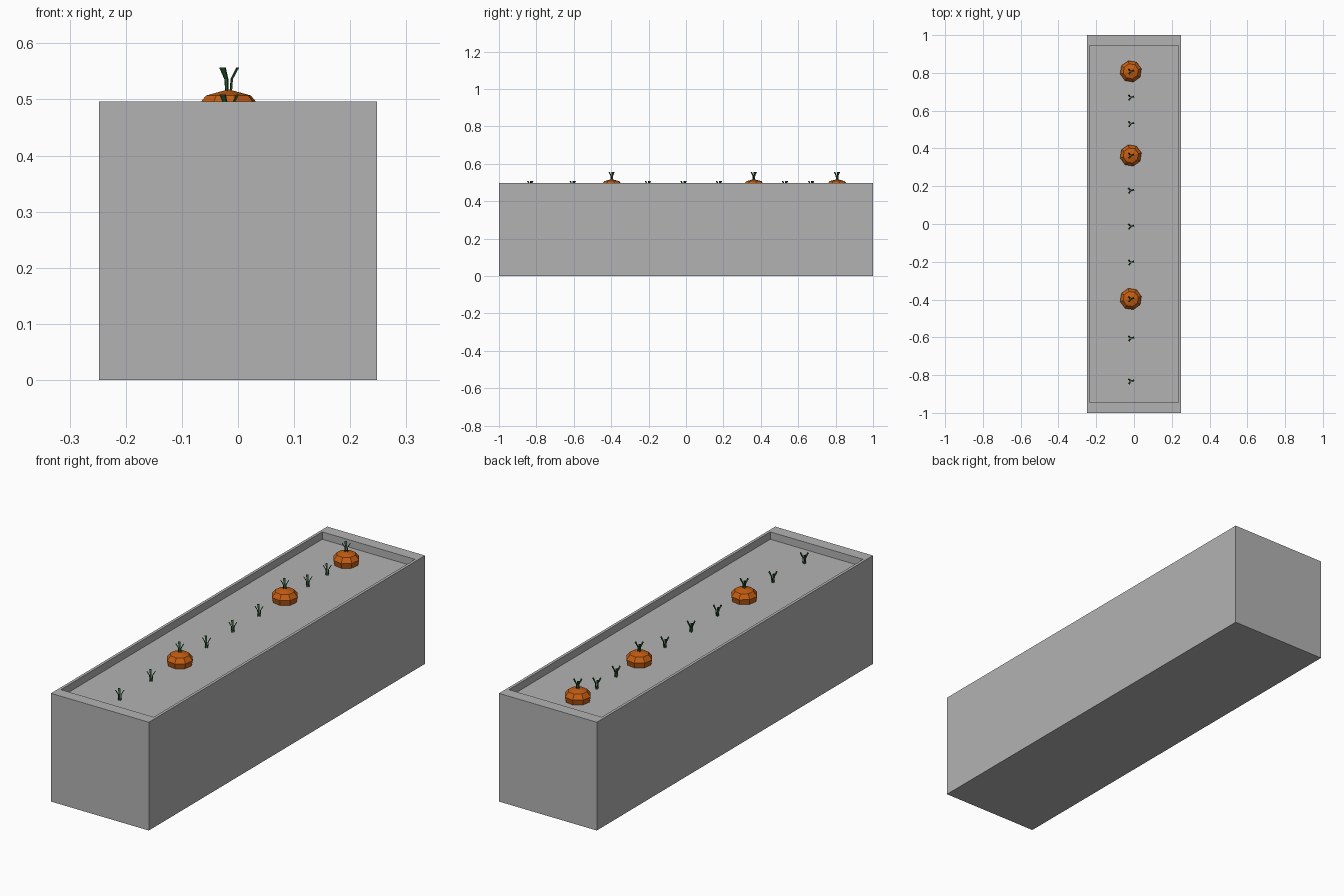
import bpy, bmesh, math

default = bpy.data.objects.get("Cube")
if default:
    bpy.data.objects.remove(default, do_unlink=True)

ROW_X, SOIL, RIM = -0.017, 0.462, 0.496


def material(name, rgb):
    m = bpy.data.materials.new(name)
    m.use_nodes = True
    m.diffuse_color = (*rgb, 1)
    m.node_tree.nodes["Principled BSDF"].inputs["Base Color"].default_value = (*rgb, 1)
    return m


def finish(bm, name, mat, location=(0, 0, 0)):
    bmesh.ops.recalc_face_normals(bm, faces=bm.faces)
    mesh = bpy.data.meshes.new(name)
    bm.to_mesh(mesh)
    bm.free()
    mesh.materials.append(mat)
    obj = bpy.data.objects.new(name, mesh)
    obj.location = location
    bpy.context.collection.objects.link(obj)
    return obj


stone = material("stone grey", (0.45, 0.45, 0.45))
orange = material("vegetable orange", (0.55, 0.11, 0.006))
green = material("leaf green", (0.02, 0.1, 0.03))


# Planter box: a block with its top face inset and sunk
def planter_box():
    bm = bmesh.new()
    bmesh.ops.create_cube(bm, size=1)
    for v in bm.verts:
        v.co.x *= 0.496
        v.co.y *= 2
        v.co.z = RIM if v.co.z > 0 else 0
    top = max(bm.faces, key=lambda f: f.calc_center_median().z)
    bmesh.ops.inset_individual(bm, faces=[top], thickness=0.01)
    for v in top.verts:
        v.co.x = math.copysign(0.235, v.co.x)
        v.co.y = math.copysign(0.946, v.co.y)
    floor = bmesh.ops.extrude_discrete_faces(bm, faces=[top])["faces"][0]
    for v in floor.verts:
        v.co.z = SOIL
    finish(bm, "planter_box", stone)


# Vegetable crown: stacked eight-sided rings closed by a point
def crown(y):
    bm = bmesh.new()
    rings = []
    for r, z in ((0.052, SOIL - 0.002), (0.058, 0.487), (0.041, 0.507)):
        rings.append([bm.verts.new((r * math.cos(a), r * math.sin(a), z))
                      for a in (math.tau * (i + 0.3) / 8 for i in range(8))])
    tip = bm.verts.new((0, 0, 0.518))
    bm.faces.new(rings[0])
    for i in range(8):
        j = (i + 1) % 8
        for low, high in zip(rings, rings[1:]):
            bm.faces.new((low[i], low[j], high[j], high[i]))
        bm.faces.new((rings[-1][i], rings[-1][j], tip))
    finish(bm, "vegetable_crown", orange, (ROW_X, y, 0))


# Sprout: three thin blades that rise and then bend outwards
def sprout(y, base):
    bm = bmesh.new()
    for angle in (15, 135, 235):
        a = math.radians(angle)
        c, s = math.cos(a), math.sin(a)
        loops = []
        for r, z, w in ((0.004, -0.004, 0.002), (0.006, 0.026, 0.003), (0.017, 0.047, 0.005)):
            corners = ((r - 0.0015, -w), (r + 0.0015, -w), (r + 0.0015, w), (r - 0.0015, w))
            loops.append([bm.verts.new((p * c - q * s, p * s + q * c, z)) for p, q in corners])
        for low, high in zip(loops, loops[1:]):
            for i in range(4):
                j = (i + 1) % 4
                bm.faces.new((low[i], low[j], high[j], high[i]))
        bm.faces.new(loops[0])
        bm.faces.new(loops[-1])
    finish(bm, "sprout", green, (ROW_X, y, base))


planter_box()
for y in (0.808, 0.363, -0.397):
    crown(y)
    sprout(y, 0.51)
for y in (0.67, 0.53, 0.177, -0.013, -0.203, -0.605, -0.832):
    sprout(y, SOIL)
